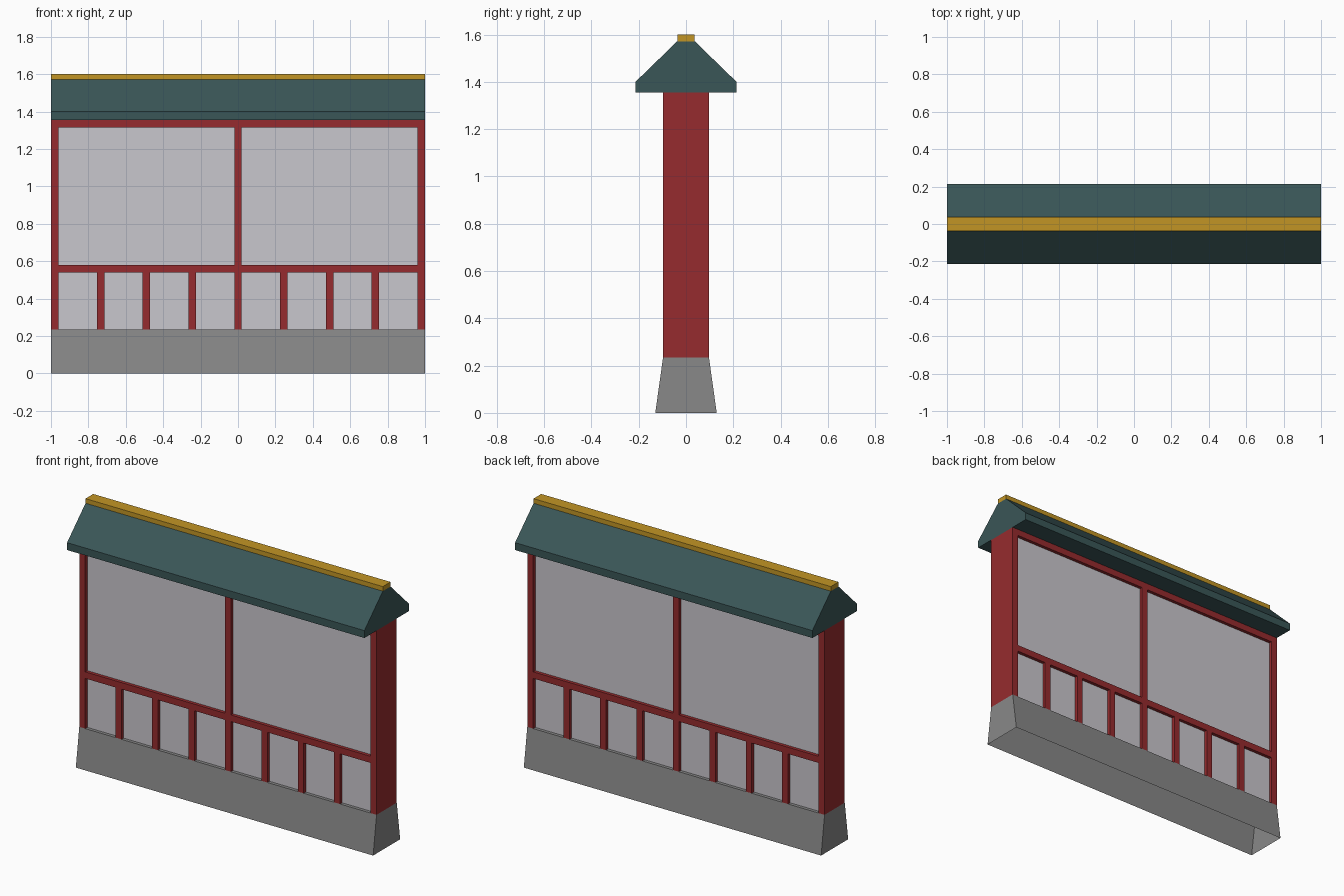
import bpy
import bmesh

if "Cube" in bpy.data.objects:
    bpy.data.objects.remove(bpy.data.objects["Cube"])


def linear(c):
    c /= 255
    return c / 12.92 if c <= 0.04045 else ((c + 0.055) / 1.055) ** 2.4


def material(name, *rgb):
    mat = bpy.data.materials.new(name)
    mat.use_nodes = True
    color = (*[linear(c) for c in rgb], 1)
    mat.diffuse_color = color
    mat.node_tree.nodes["Principled BSDF"].inputs["Base Color"].default_value = color
    return mat


red = material("red timber", 150, 43, 46)
plaster = material("pale plaster", 201, 199, 205)
stone = material("grey stone", 136, 136, 136)
green = material("dark green tile", 58, 86, 87)
gold = material("gold ridge", 194, 149, 37)


def prism(name, profile, mat, x0=-1, x1=1, open_bottom=False):
    """Extrude a (y, z) profile along x."""
    bm = bmesh.new()
    face = bm.faces.new([bm.verts.new((x0, y, z)) for y, z in profile])
    moved = bmesh.ops.extrude_face_region(bm, geom=[face], use_keep_orig=True)
    verts = [g for g in moved["geom"] if isinstance(g, bmesh.types.BMVert)]
    bmesh.ops.translate(bm, verts=verts, vec=(x1 - x0, 0, 0))
    bmesh.ops.recalc_face_normals(bm, faces=bm.faces)
    if open_bottom:
        under = [f for f in bm.faces if f.normal.z < -0.9]
        bmesh.ops.delete(bm, geom=under, context="FACES_ONLY")
    mesh = bpy.data.meshes.new(name)
    bm.to_mesh(mesh)
    bm.free()
    mesh.materials.append(mat)
    obj = bpy.data.objects.new(name, mesh)
    bpy.context.collection.objects.link(obj)
    return obj


def box(name, mat, x0, x1, y0, y1, z0, z1):
    return prism(name, [(y0, z0), (y1, z0), (y1, z1), (y0, z1)], mat, x0, x1)


half = 0.097      # half depth of the timber frame
inset = 0.077     # half depth of the plaster
bar = 0.02        # half width of a bar
base_top, rail_low, rail_high, beam_low, eave = 0.235, 0.54, 0.58, 1.315, 1.355

# Tapered plinth, hollow underneath
prism("stone_base", [(-0.13, 0), (0.13, 0), (half, base_top), (-half, base_top)],
      stone, open_bottom=True)

# Plaster wall core
box("plaster_wall", plaster, -0.97, 0.97, -inset, inset, base_top, eave)

# End posts spanning the full depth
for side, x in (("right", -0.98), ("left", 0.98)):
    box(side + "_end_post", red, x - bar, x + bar, -half, half, base_top, eave)

# Timber bars on both faces of the wall
for side, s in (("front", -1), ("back", 1)):
    y0, y1 = sorted((s * 0.07, s * half))
    edge = 0.96
    box(side + "_middle_rail", red, -edge, edge, y0, y1, rail_low, rail_high)
    box(side + "_top_beam", red, -edge, edge, y0, y1, beam_low, eave)
    box(side + "_upper_post", red, -bar, bar, y0, y1, rail_high, beam_low)
    for i in range(-3, 4):
        x = i * 0.245
        box(side + "_lower_post", red, x - bar, x + bar, y0, y1, base_top, rail_low)

# Gabled roof with vertical eaves, and the ridge cap
prism("roof", [(-0.214, eave), (0.214, eave), (0.214, 1.4),
               (0.037, 1.572), (-0.037, 1.572), (-0.214, 1.4)], green)
box("ridge_cap", gold, -1, 1, -0.037, 0.037, 1.572, 1.6)
